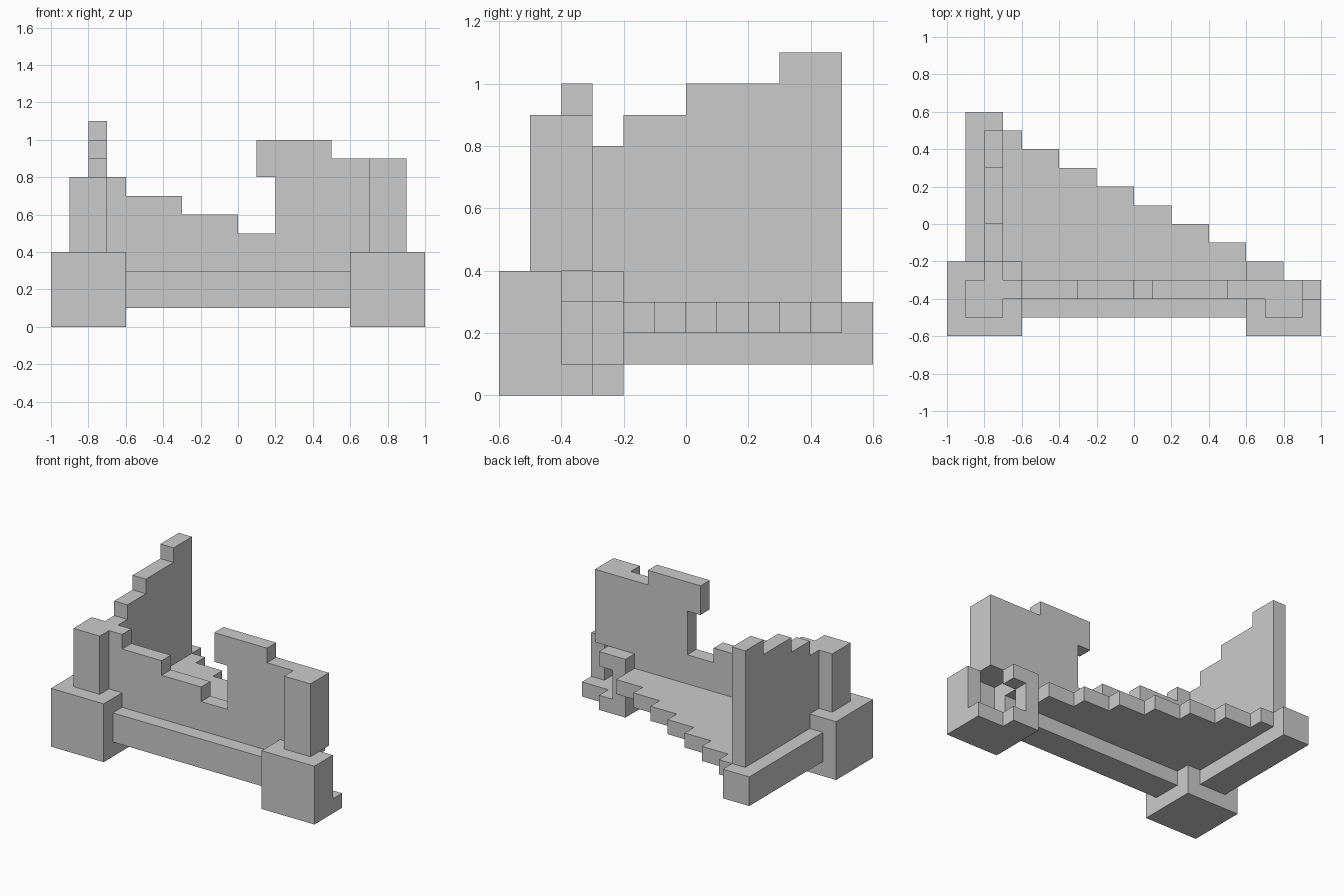
import bpy
import bmesh
from mathutils import Vector

if "Cube" in bpy.data.objects:
    bpy.data.objects.remove(bpy.data.objects["Cube"])


def prism(name, profile, axis, lo, hi):
    """Extrude a 2D profile along an axis: X takes (y, z), Y takes (x, z), Z takes (x, y)."""
    place = {
        "X": lambda a, b: (lo, a, b),
        "Y": lambda a, b: (a, lo, b),
        "Z": lambda a, b: (a, b, lo),
    }[axis]
    direction = {"X": (1, 0, 0), "Y": (0, 1, 0), "Z": (0, 0, 1)}[axis]
    bm = bmesh.new()
    face = bm.faces.new([bm.verts.new(place(a, b)) for a, b in profile])
    ext = bmesh.ops.extrude_face_region(bm, geom=[face], use_keep_orig=True)
    verts = [g for g in ext["geom"] if isinstance(g, bmesh.types.BMVert)]
    bmesh.ops.translate(bm, verts=verts, vec=Vector(direction) * (hi - lo))
    bmesh.ops.recalc_face_normals(bm, faces=bm.faces)
    mesh = bpy.data.meshes.new(name)
    bm.to_mesh(mesh)
    bm.free()
    obj = bpy.data.objects.new(name, mesh)
    bpy.context.collection.objects.link(obj)
    return obj


def box(name, x0, x1, y0, y1, z0, z1):
    return prism(name, [(x0, y0), (x1, y0), (x1, y1), (x0, y1)], "Z", z0, z1)


# Intact left plinth and the two corner columns
box("left_plinth", -1, -0.6, -0.6, -0.2, 0, 0.4)
box("left_column", -0.9, -0.7, -0.5, -0.3, 0.4, 0.8)
box("right_column", 0.7, 0.9, -0.5, -0.3, 0.4, 0.9)

# Broken, hollow right plinth in three layers
prism("right_plinth_bottom",
      [(0.6, -0.6), (1, -0.6), (1, -0.3), (0.8, -0.3), (0.8, -0.2), (0.6, -0.2)],
      "Z", 0, 0.1)
shell = [(0.6, -0.6), (1, -0.6), (1, -0.4), (0.9, -0.4), (0.9, -0.5), (0.7, -0.5)]
prism("right_plinth_middle", shell + [(0.7, -0.4), (0.6, -0.4)], "Z", 0.1, 0.3)
box("right_plinth_stub", 0.6, 0.7, -0.3, -0.2, 0.1, 0.3)
prism("right_plinth_top",
      shell + [(0.7, -0.3), (0.8, -0.3), (0.8, -0.2), (0.6, -0.2)], "Z", 0.3, 0.4)

# Base beams under the walls
box("front_beam", -0.6, 0.6, -0.5, -0.3, 0.1, 0.3)
box("left_beam", -0.9, -0.7, -0.2, 0.6, 0.1, 0.3)

# Floor slab with a stepped broken edge
floor = [(-0.7, -0.3), (0.6, -0.3)]
for i in range(7):
    x = 0.6 - 0.2 * i
    y = -0.2 + 0.1 * i
    if i:
        floor.append((x, y))
    floor.append((x, y + 0.1))
floor.append((-0.7, 0.5))
prism("floor", floor, "Z", 0.2, 0.3)

# Ruined walls with stepped tops
prism("front_wall",
      [(-0.7, 0.3), (0.7, 0.3), (0.7, 0.9), (0.5, 0.9), (0.5, 1.0), (0.1, 1.0),
       (0.1, 0.8), (0.2, 0.8), (0.2, 0.5), (0, 0.5), (0, 0.6), (-0.3, 0.6),
       (-0.3, 0.7), (-0.6, 0.7), (-0.6, 0.8), (-0.7, 0.8)],
      "Y", -0.4, -0.3)
prism("left_wall",
      [(-0.3, 0.3), (0.5, 0.3), (0.5, 1.1), (0.3, 1.1), (0.3, 1.0), (0, 1.0),
       (0, 0.9), (-0.2, 0.9), (-0.2, 0.8), (-0.3, 0.8)],
      "X", -0.8, -0.7)
